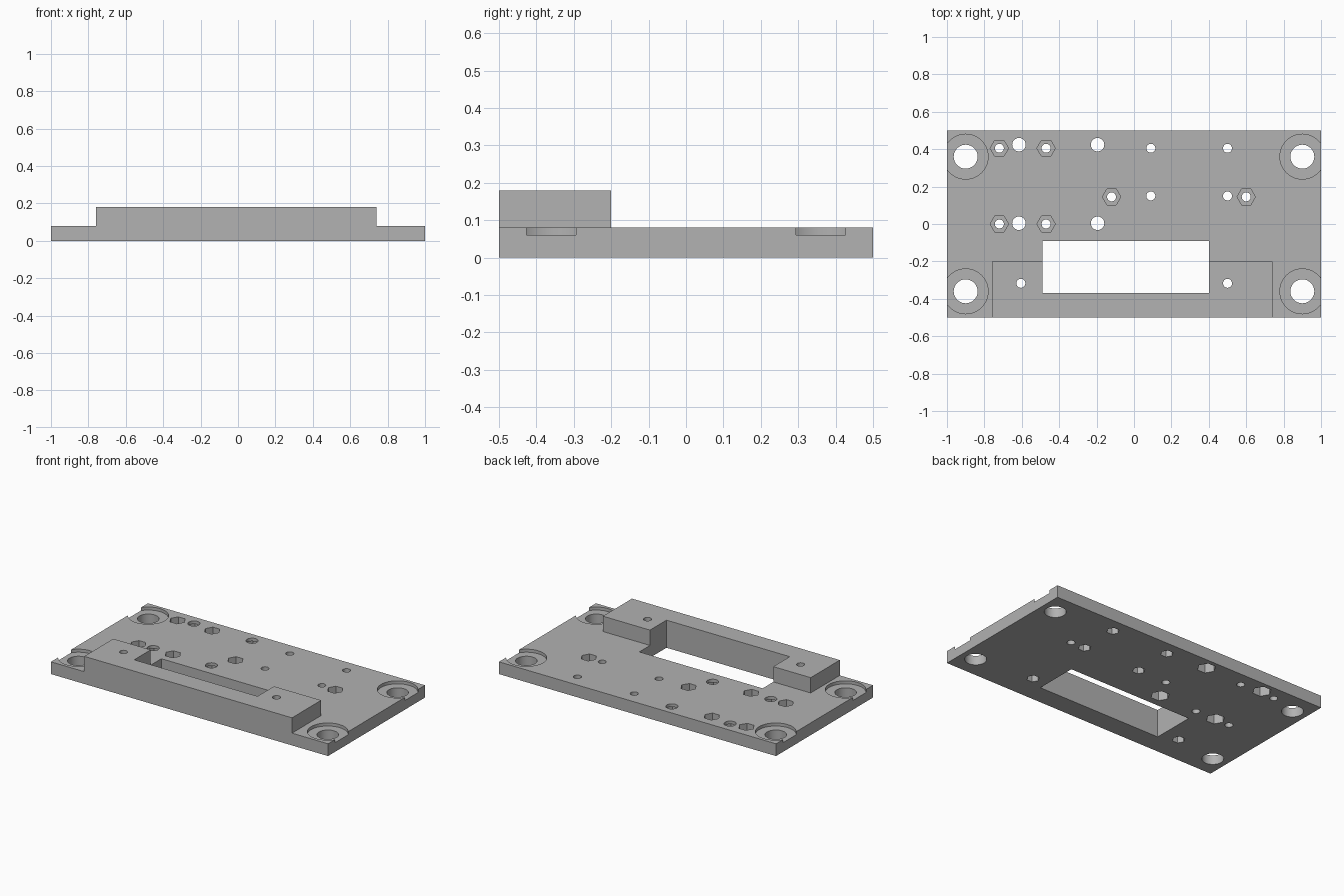
import bpy
import math

cube = bpy.data.objects.get("Cube")
if cube:
    bpy.data.objects.remove(cube, do_unlink=True)

grey = bpy.data.materials.new("Plain grey")
grey.use_nodes = True
colour = (0.445, 0.445, 0.445, 1)
grey.diffuse_color = colour
grey.node_tree.nodes["Principled BSDF"].inputs["Base Color"].default_value = colour

THICK = 0.08    # plate thickness
TOP = 0.18      # height of the raised block


def box(name, x0, x1, y0, y1, z0, z1):
    bpy.ops.mesh.primitive_cube_add(
        size=1, location=((x0 + x1) / 2, (y0 + y1) / 2, (z0 + z1) / 2))
    ob = bpy.context.object
    ob.name = name
    ob.scale = (x1 - x0, y1 - y0, z1 - z0)
    bpy.ops.object.transform_apply(location=True, rotation=True, scale=True)
    return ob


def prism(name, x, y, radius, z0, z1, sides=48):
    # Six-sided prisms get corners pointing along x
    bpy.ops.mesh.primitive_cylinder_add(
        vertices=sides, radius=radius, depth=z1 - z0,
        location=(x, y, (z0 + z1) / 2), rotation=(0, 0, math.pi / 2))
    ob = bpy.context.object
    ob.name = name
    bpy.ops.object.transform_apply(location=True, rotation=True, scale=True)
    return ob


def combine(target, tool, operation):
    tool.hide_render = True
    mod = target.modifiers.new("Combine", 'BOOLEAN')
    mod.operation = operation
    mod.solver = 'EXACT'
    mod.object = tool
    bpy.context.view_layer.objects.active = target
    bpy.ops.object.modifier_apply(modifier=mod.name)
    bpy.data.objects.remove(tool, do_unlink=True)


# Base plate with the raised block along the front
plate = box("mounting_plate", -1, 1, -0.5, 0.5, 0, THICK)
combine(plate, box("raised_block", -0.76, 0.74, -0.5, -0.2, 0, TOP), 'UNION')

# Rectangular window
combine(plate, box("window_cutter", -0.49, 0.40, -0.37, -0.09, -0.1, 0.3), 'DIFFERENCE')


def hole(x, y, radius):
    combine(plate, prism("hole_cutter", x, y, radius, -0.1, 0.3), 'DIFFERENCE')


def nut_pocket(x, y, radius, z0, z1):
    combine(plate, prism("nut_cutter", x, y, radius, z0, z1, 6), 'DIFFERENCE')


# Counterbored corner holes, breaking out through the end faces
for x in (-0.9, 0.9):
    for y in (-0.36, 0.36):
        combine(plate, prism("counterbore_cutter", x, y, 0.12, 0.06, 0.3, 64), 'DIFFERENCE')
        hole(x, y, 0.064)

# Small holes with nut pockets on top
for x, y in [(-0.72, 0.405), (-0.47, 0.405), (-0.72, 0), (-0.47, 0),
             (-0.12, 0.145), (0.6, 0.145)]:
    nut_pocket(x, y, 0.049, 0.03, 0.3)
    hole(x, y, 0.024)

# Wide holes with large nut pockets underneath
for x in (-0.615, -0.195):
    for y in (0.004, 0.424):
        nut_pocket(x, y, 0.056, -0.1, 0.06)
        hole(x, y, 0.036)

# Small holes with small nut pockets underneath
for x, y in [(0.09, 0.405), (0.5, 0.405), (0.09, 0.15), (0.5, 0.15),
             (-0.605, -0.317), (0.5, -0.317)]:
    nut_pocket(x, y, 0.038, -0.1, 0.05)
    hole(x, y, 0.024)

plate.data.materials.clear()
plate.data.materials.append(grey)
for face in plate.data.polygons:
    face.material_index = 0

bpy.ops.object.select_all(action='DESELECT')
plate.select_set(True)
bpy.context.view_layer.objects.active = plate
bpy.ops.object.shade_smooth_by_angle(angle=math.radians(30))
